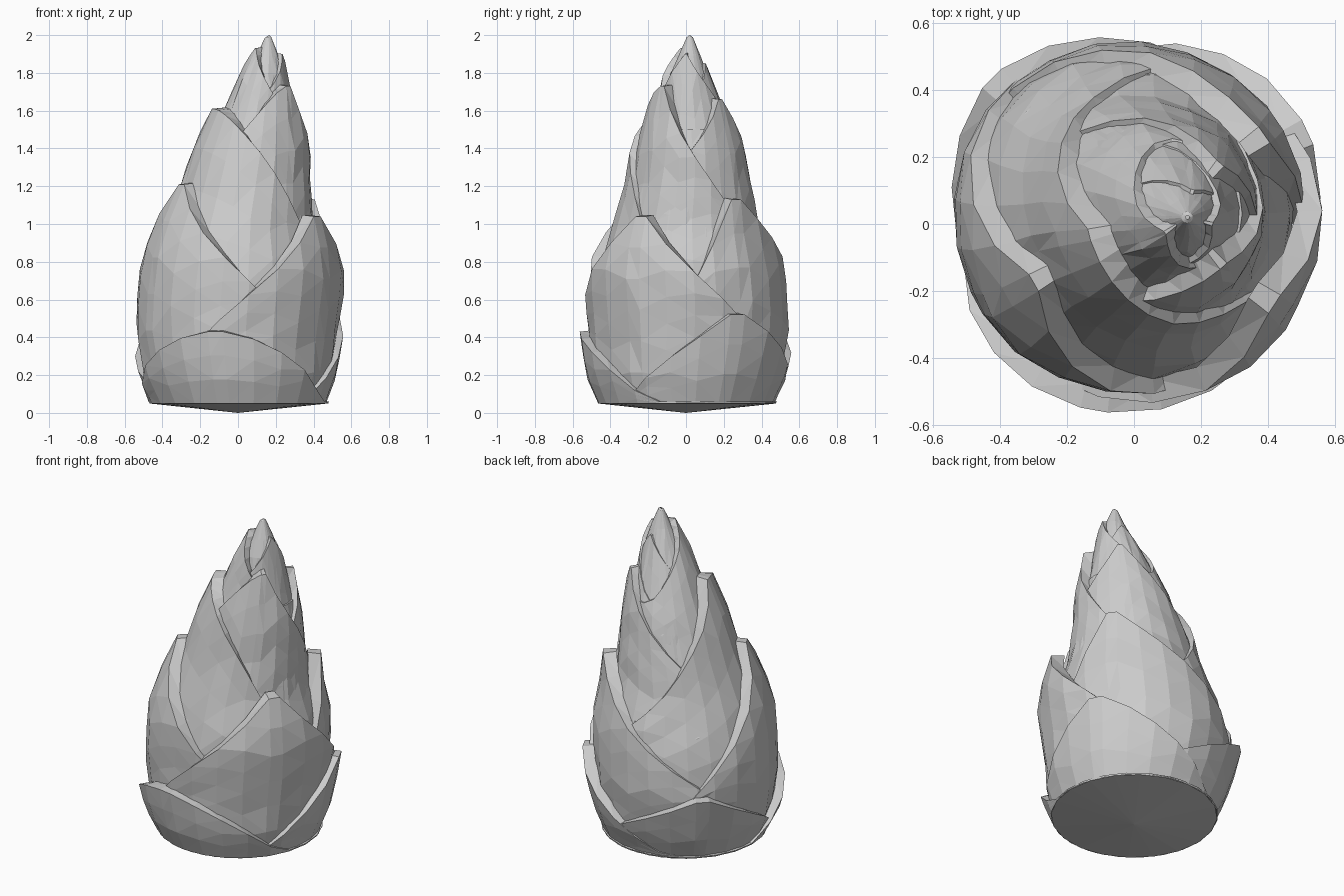
import bpy, bmesh, math, random

if "Cube" in bpy.data.objects:
    bpy.data.objects.remove(bpy.data.objects["Cube"])
random.seed(4)

mat = bpy.data.materials.new("pale grey")
mat.diffuse_color = (0.6, 0.6, 0.6, 1)
mat.use_nodes = True
mat.node_tree.nodes["Principled BSDF"].inputs["Base Color"].default_value = mat.diffuse_color

# Body outline: height, radius, lean in x, lean in y
OUTLINE = [(0, .49, 0, 0), (.05, .502, .004, .006), (.2, .55, -.004, .01), (.45, .565, -.018, .028),
           (.65, .547, -.003, .024), (.8, .515, .012, .015), (1.0, .43, .02, .012),
           (1.2, .363, .055, .03), (1.4, .303, .087, .034), (1.6, .213, .112, .03),
           (1.8, .128, .147, .017), (1.9, .07, .158, .02), (2.0, .012, .16, .02)]
COLS = 24


def outline(z):
    for lo, hi in zip(OUTLINE, OUTLINE[1:]):
        if z <= hi[0]:
            t = (z - lo[0]) / (hi[0] - lo[0])
            return [a + (b - a) * t for a, b in zip(lo[1:], hi[1:])]
    return OUTLINE[-1][1:]


def point(ang, z, level, inset=0.0, jitter=0.0):
    """Point on a layer: it sinks under the outline below its level and stands proud above it."""
    r, cx, cy = outline(z)
    r += .041 * math.tanh((z - level) / .3) + .03 * (z - level)
    r = max(r + jitter, .006)
    r -= min(inset, r * .6)
    return (cx + r * math.cos(ang), cy + r * math.sin(ang), z)


def sheath(name, level, tip_deg, tip_z, before, after, base=.05, rows=6, rough=.006):
    """Wrapped leaf: its rim falls from the tip on both sides; each side is (span, end z, power)."""
    bm = bmesh.new()
    grid = []
    for c in range(COLS):
        half = c - COLS // 2
        k = half if half >= 0 else -half - 1
        d = 4 + k * 15.6                      # narrow blunt tip, even columns elsewhere
        span, end, power = after if half >= 0 else before
        u = min(1, (d - 4) / (span - 4))
        top = tip_z - (tip_z - end) * u ** power
        ang = math.radians(tip_deg + (d if half >= 0 else -d))
        col = []
        for k in range(rows + 1):
            z = base + (top - base) * k / rows
            j = random.uniform(-rough, rough) if 0 < k < rows else 0
            col.append(bm.verts.new(point(ang, z, level, 0, j)))
        col.append(bm.verts.new(point(ang, top + .008, level, .075)))  # rim ledge
        grid.append(col)
    for c in range(COLS):
        a, b = grid[c], grid[(c + 1) % COLS]
        for k in range(rows + 1):
            bm.faces.new((a[k], b[k], b[k + 1], a[k + 1]))
    bmesh.ops.triangulate(bm, faces=bm.faces[:])
    finish(bm, name)


def finish(bm, name):
    me = bpy.data.meshes.new(name)
    bm.normal_update()
    bm.to_mesh(me)
    bm.free()
    me.materials.append(mat)
    bpy.context.collection.objects.link(bpy.data.objects.new(name, me))


# Low sheaths around the foot
sheath("foot_sheath_front", .24, 260, .43, (80, .06, 1.5), (74, .06, 1.5), rows=3, rough=.002)
sheath("foot_sheath_right", .33, 25, .52, (68, .06, 1), (86, .06, 1), rows=3, rough=.002)
sheath("foot_sheath_back", .38, 135, .46, (92, .06, 1), (82, .06, 1), rows=3, rough=.002)

# Middle sheaths
sheath("middle_sheath_right", .55, 327, 1.04, (110, .10, 1), (105, .10, 1))
sheath("middle_sheath_left", .73, 210, 1.21, (117, .10, 1), (139, .10, 1))
sheath("middle_sheath_back", .86, 35, 1.13, (70, .10, 1), (163, .10, 1))

# Upper sheaths
sheath("upper_sheath_left", 1.22, 194, 1.61, (140, .60, 1), (165, .55, 2.1), base=.35)
sheath("upper_sheath_front", 1.42, 312, 1.73, (120, .90, 1.6), (114, .85, 1), base=.7)
sheath("upper_sheath_back", 1.54, 49, 1.66, (100, 1.1, 1), (115, .95, 1), base=.8)

# Tip leaves and the bud in the middle
sheath("tip_leaf_front", 1.74, 215, 1.93, (120, 1.5, 1.2), (120, 1.5, 1.2), base=1.1, rows=5)
sheath("tip_leaf_right", 1.84, 345, 1.90, (110, 1.5, 1.2), (110, 1.5, 1.2), base=1.1, rows=5)
sheath("tip_leaf_back", 1.92, 75, 1.85, (110, 1.5, 1.2), (110, 1.5, 1.2), base=1.1, rows=5)
sheath("bud", 2.0, 0, 1.992, (180, 1.985, 1), (180, 1.985, 1), base=1.3, rows=7, rough=.003)

# Shallow cone under the foot
bm = bmesh.new()
centre = bm.verts.new((0, 0, 0))
ring = [bm.verts.new(point(math.radians(i * 360 / 20), .05, .24)) for i in range(20)]
for i in range(20):
    bm.faces.new((centre, ring[(i + 1) % 20], ring[i]))
finish(bm, "underside")
